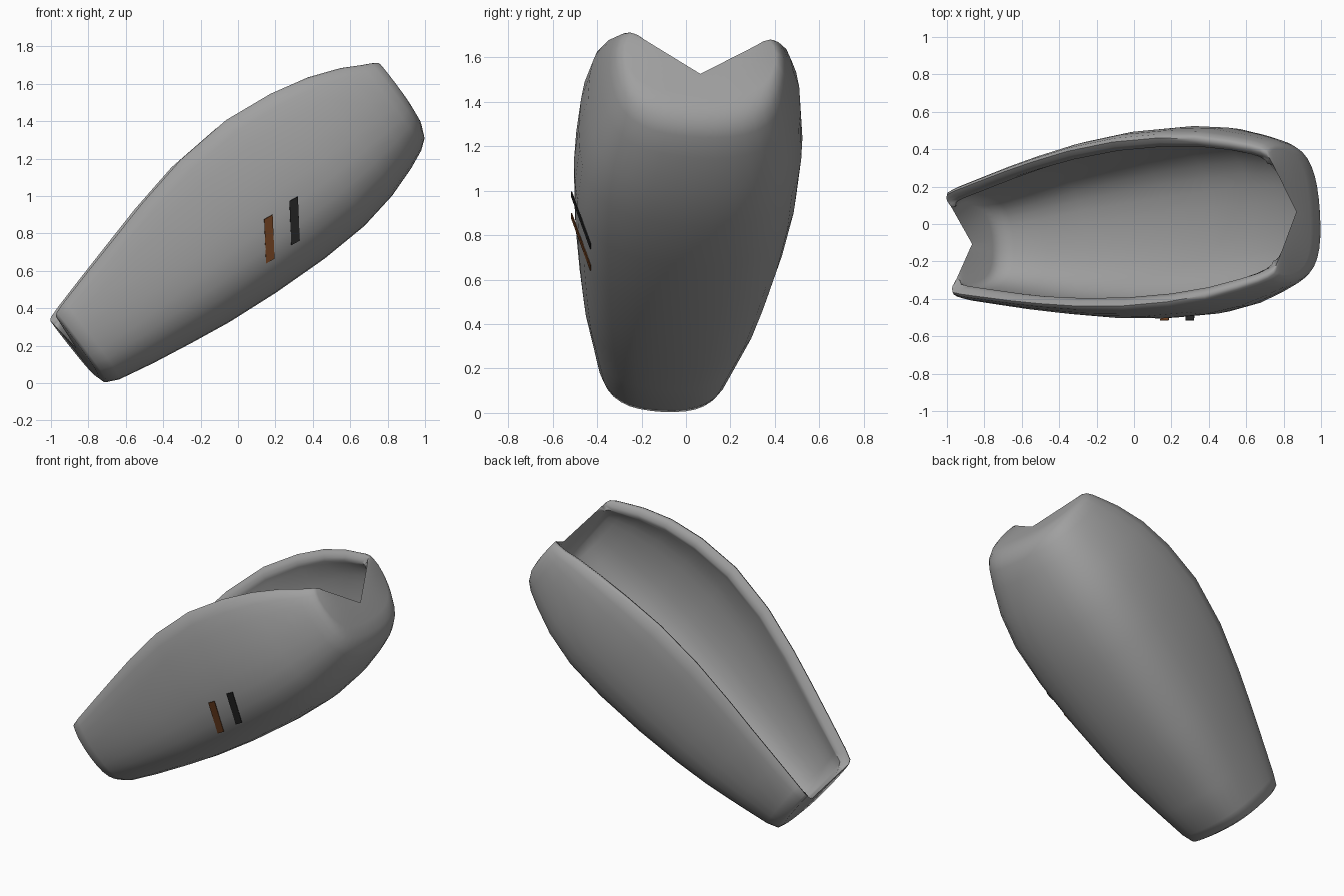
import bpy, bmesh, math
from mathutils import Vector

cube = bpy.data.objects.get("Cube")
if cube:
    bpy.data.objects.remove(cube, do_unlink=True)

# Tilted frame: along the shell, across it, and towards its open side
ALONG = Vector((0.789, 0.078, 0.610)).normalized()
ACROSS = Vector((-0.06, 0.997, -0.05)).normalized()
UP = ALONG.cross(ACROSS)
ORIGIN = Vector((0.01, -0.02, 0.862))
WALL = 0.055


def place(s, t, h):
    return ORIGIN + ALONG * s + ACROSS * t + UP * h


def material(name, rgb):
    m = bpy.data.materials.new(name)
    m.use_nodes = True
    m.diffuse_color = (*rgb, 1)
    m.node_tree.nodes["Principled BSDF"].inputs["Base Color"].default_value = (*rgb, 1)
    return m


def make_object(name, bm, mat):
    mesh = bpy.data.meshes.new(name)
    bm.to_mesh(mesh)
    bm.free()
    ob = bpy.data.objects.new(name, mesh)
    bpy.context.collection.objects.link(ob)
    mesh.materials.append(mat)
    return ob


grey = material("shell grey", (0.35, 0.35, 0.35))
brown = material("dark orange brown", (0.2, 0.065, 0.018))
black = material("near black", (0.024, 0.024, 0.024))

# Half cross-section, from keel to lip: (width share, height share)
BOWL = [(0, 0), (0.2, 0.005), (0.4, 0.022), (0.56, 0.05), (0.7, 0.095), (0.82, 0.16),
        (0.91, 0.25), (0.965, 0.36), (0.99, 0.48), (1, 0.62)]
LIP = (0.78, 0.94)
OUTER = BOWL + [(0.98, 0.8), (0.95, 0.91), (0.91, 0.985), (0.87, 1), (0.82, 0.98), LIP]
INNER = BOWL + [(0.985, 0.72), (0.965, 0.79), (0.94, 0.84), (0.92, 0.88), (0.9, 0.91)]
N = len(OUTER) - 1

# Stations along the shell: (position, keel, rim, half width)
STATIONS = [(-1.11, -0.19, 0.2, 0.275), (-1.095, -0.24, 0.215, 0.3),
            (-1.03, -0.272, 0.235, 0.317), (-0.83, -0.315, 0.286, 0.355),
            (-0.6, -0.355, 0.343, 0.398), (-0.375, -0.39, 0.398, 0.435),
            (-0.08, -0.418, 0.455, 0.477), (0.24, -0.433, 0.474, 0.505),
            (0.515, -0.425, 0.44, 0.505), (0.73, -0.388, 0.387, 0.483),
            (0.9, -0.335, 0.32, 0.442), (1.0, -0.293, 0.265, 0.41),
            (1.05, -0.255, 0.24, 0.388), (1.08, -0.19, 0.222, 0.365),
            (1.088, -0.12, 0.21, 0.345)]


def both_sides(half):
    return [(-w, u) for w, u in reversed(half[1:])] + half


def taper(s, u):
    # The keel gets rounder towards both ends
    return 1 - 0.13 * max(0, (abs(s) - 0.6) / 0.5) * max(0, 1 - 1.3 * u)


def outer_row(s, low, high, width):
    return [place(s, w * width * taper(s, u), low + u * (high - low))
            for w, u in both_sides(OUTER)]


def inner_row(s, low, high, width):
    # Lining set in by the wall thickness, joined to the outer lip
    low, narrow = low + WALL, width - WALL
    row = [place(s * 0.97, w * narrow * taper(s, u), low + u * (high - low))
           for w, u in both_sides(INNER)]
    edge = outer_row(s, low - WALL, high, width)
    return [edge[0]] + row + [edge[-1]]


def notch(s, low, high, width):
    # V-shaped ridge of an end wall, meeting the lip at both sides
    edge_t, edge_h = LIP[0] * width, low + LIP[1] * (high - low)
    return [place(s, edge_t * i / N, edge_h * abs(i) / N) for i in range(-N, N + 1)]


# Hollow shell: outside, then back along the lining, with notched end walls
bm = bmesh.new()
rows = [notch(*STATIONS[0])] + [outer_row(*st) for st in STATIONS] + [notch(*STATIONS[-1])]
rows += [inner_row(*st) for st in reversed(STATIONS)]
grid = [[bm.verts.new(p) for p in row] for row in rows]
for a, b in zip(grid, grid[1:] + grid[:1]):
    for i in range(2 * N):
        bm.faces.new((a[i], a[i + 1], b[i + 1], b[i]))
bmesh.ops.remove_doubles(bm, verts=bm.verts, dist=0.0005)
bmesh.ops.recalc_face_normals(bm, faces=bm.faces)
shell = make_object("shell", bm, grey)
bpy.context.view_layer.objects.active = shell
shell.select_set(True)
bpy.ops.object.shade_smooth_by_angle(angle=math.radians(60))


# Two slim marker plates on the front side
def marker(name, x, z, mat):
    bm = bmesh.new()
    corners = [(0, -0.515, 0.235), (0.01, -0.43, 0), (0.055, -0.43, 0.025), (0.045, -0.515, 0.26)]
    bm.faces.new([bm.verts.new((x + dx, y, z + dz)) for dx, y, dz in corners])
    ob = make_object(name, bm, mat)
    mod = ob.modifiers.new("thickness", "SOLIDIFY")
    mod.thickness = 0.004
    mod.offset = 0


marker("brown_marker", 0.14, 0.64, brown)
marker("black_marker", 0.275, 0.737, black)
